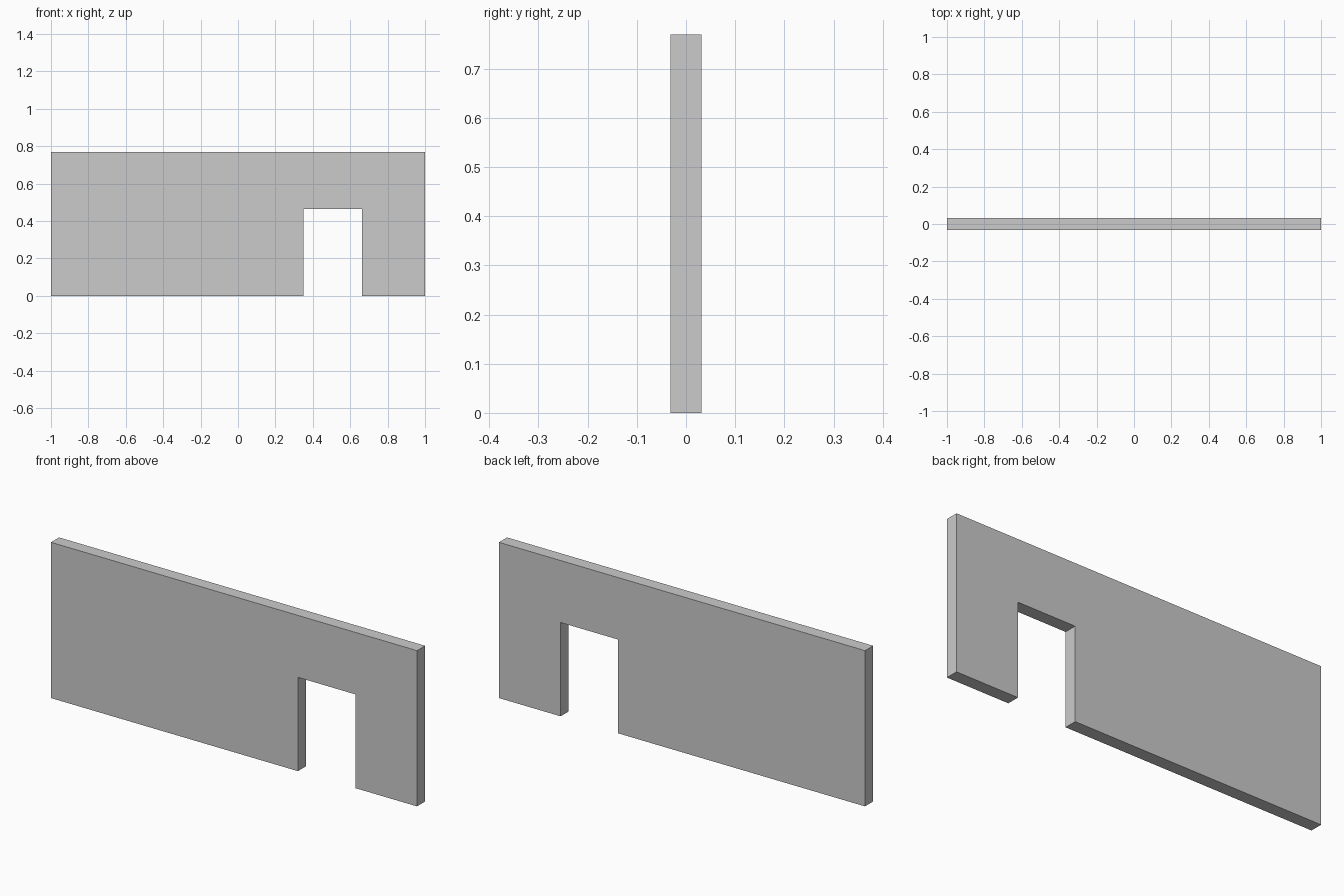
import bpy, bmesh

if "Cube" in bpy.data.objects:
    bpy.data.objects.remove(bpy.data.objects["Cube"])

HALF_W, HEIGHT, THICK = 1.0, 0.769, 0.063
DOOR_L, DOOR_R, DOOR_H = 0.349, 0.663, 0.463

# Wall outline in the XZ plane, with the doorway notched into the bottom edge
profile = [(-HALF_W, 0), (DOOR_L, 0), (DOOR_L, DOOR_H), (DOOR_R, DOOR_H),
           (DOOR_R, 0), (HALF_W, 0), (HALF_W, HEIGHT), (-HALF_W, HEIGHT)]

# Extrude the outline through the wall thickness
bm = bmesh.new()
face = bm.faces.new([bm.verts.new((x, -THICK / 2, z)) for x, z in profile])
result = bmesh.ops.extrude_face_region(bm, geom=[face], use_keep_orig=True)
moved = [v for v in result["geom"] if isinstance(v, bmesh.types.BMVert)]
bmesh.ops.translate(bm, verts=moved, vec=(0, THICK, 0))
bmesh.ops.recalc_face_normals(bm, faces=bm.faces)

mesh = bpy.data.meshes.new("wall_with_doorway")
bm.to_mesh(mesh)
bm.free()
wall = bpy.data.objects.new("wall_with_doorway", mesh)
bpy.context.collection.objects.link(wall)
